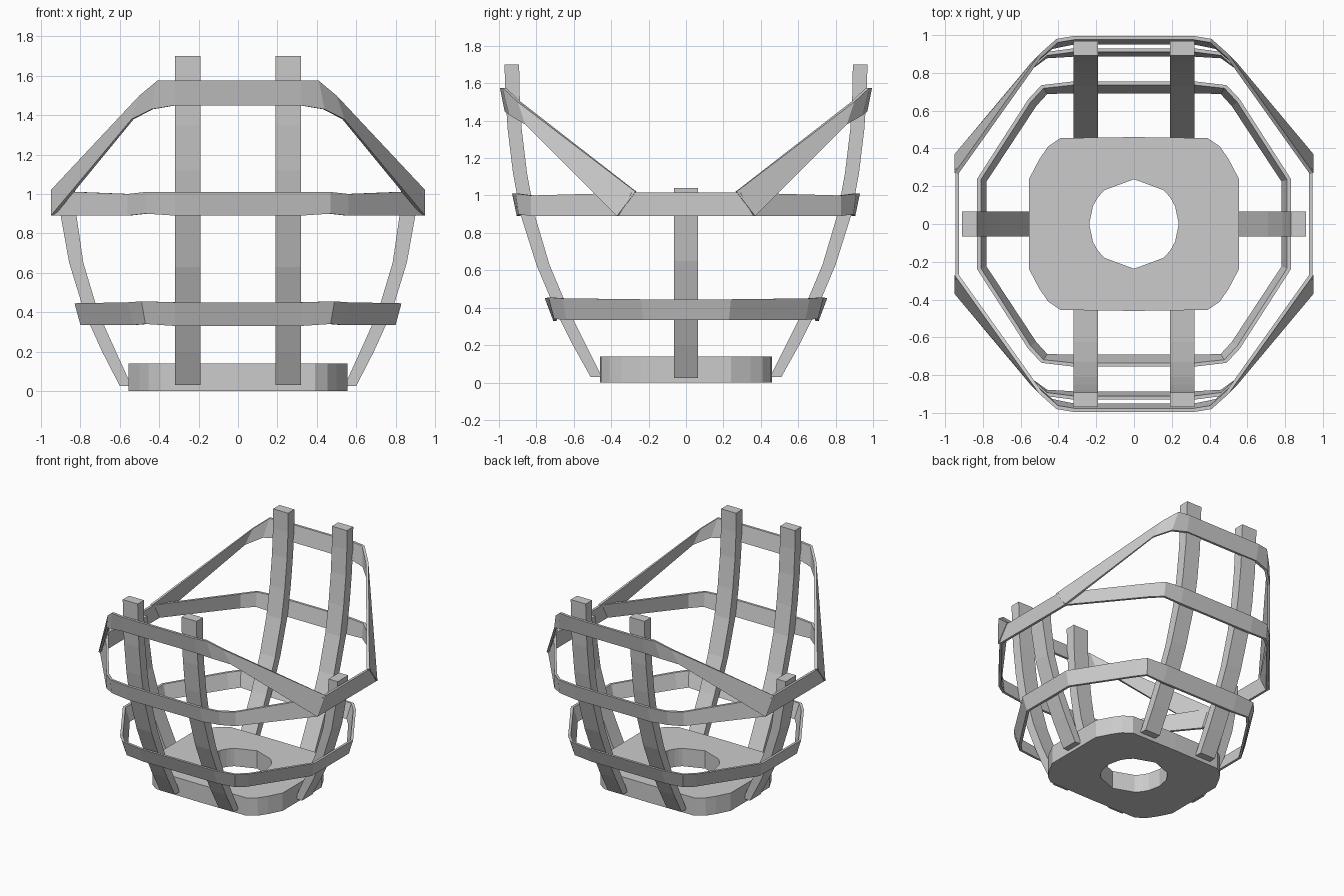
import bpy, bmesh, math

if "Cube" in bpy.data.objects:
    bpy.data.objects.remove(bpy.data.objects["Cube"])


def finish(name, bm):
    bmesh.ops.recalc_face_normals(bm, faces=bm.faces)
    me = bpy.data.meshes.new(name)
    bm.to_mesh(me)
    bm.free()
    ob = bpy.data.objects.new(name, me)
    bpy.context.collection.objects.link(ob)
    return ob


def loft(name, sections, closed=False):
    """Skin a chain of equal-sized cross-sections, capped unless closed."""
    bm = bmesh.new()
    rings = [[bm.verts.new(p) for p in s] for s in sections]
    n = len(rings[0])
    pairs = list(zip(rings, rings[1:])) + ([(rings[-1], rings[0])] if closed else [])
    for a, b in pairs:
        for i in range(n):
            j = (i + 1) % n
            bm.faces.new((a[i], a[j], b[j], b[i]))
    if not closed:
        bm.faces.new(rings[0])
        bm.faces.new(rings[-1][::-1])
    return finish(name, bm)


# Base plate: chamfered outline with a round hole, lofted around as a closed ring
quarter = [(0.555, 0.0), (0.555, 0.24), (0.50, 0.345), (0.455, 0.41), (0.39, 0.455), (0.0, 0.46)]
half = quarter + [(-x, y) for x, y in quarter[-2::-1]]
outline = half + [(-x, -y) for x, y in half[1:-1]]
R, H = 0.237, 0.14
sections = []
for x, y in outline:
    a = math.atan2(y, x)
    hx, hy = R * math.cos(a), R * math.sin(a)
    sections.append([(x, y, 0), (x, y, H), (hx, hy, H), (hx, hy, 0)])
loft("base_plate", sections, closed=True)

# Upright ribs: (height, inner distance, outer distance)
long_profile = [(0.03, 0.45, 0.51), (0.20, 0.535, 0.605), (0.38, 0.625, 0.695), (0.63, 0.73, 0.80),
                (0.90, 0.81, 0.885), (1.12, 0.85, 0.925), (1.35, 0.878, 0.953), (1.55, 0.89, 0.967),
                (1.70, 0.892, 0.97)]
side_profile = [(0.025, 0.54, 0.60), (0.20, 0.62, 0.69), (0.40, 0.71, 0.78), (0.65, 0.785, 0.857),
                (0.89, 0.82, 0.90), (1.04, 0.83, 0.91)]
W = 0.065
for s, end in ((-1, "front"), (1, "back")):
    for c, side in ((-0.255, "left"), (0.255, "right")):
        loft(f"{end}_{side}_rib", [[(c - W, s * i, z), (c + W, s * i, z), (c + W, s * o, z), (c - W, s * o, z)]
                                   for z, i, o in long_profile])
for s, side in ((-1, "left"), (1, "right")):
    loft(f"{side}_side_rib", [[(s * i, -W, z), (s * i, W, z), (s * o, W, z), (s * o, -W, z)]
                              for z, i, o in side_profile])


# Bands: each station is a (top point, bottom point) pair on the outer face
def band(name, stations, closed=False, t=0.02):
    def inner(p):
        k = 1 - t / math.hypot(p[0], p[1])
        return (p[0] * k, p[1] * k, p[2])
    return loft(name, [[a, b, inner(b), inner(a)] for a, b in stations], closed)


def flip(pair, sx, sy):
    return tuple((p[0] * sx, p[1] * sy, p[2]) for p in pair)


def full_ring(q):
    """Mirror a quarter, listed from the side round to the back, into a ring."""
    return (q + [flip(p, -1, 1) for p in q[::-1]]
            + [flip(p, -1, -1) for p in q] + [flip(p, 1, -1) for p in q[::-1]])


band("lower_hoop", full_ring([
    ((0.83, 0.24, 0.445), (0.80, 0.23, 0.335)),
    ((0.56, 0.66, 0.45), (0.53, 0.64, 0.335)),
    ((0.49, 0.735, 0.455), (0.47, 0.705, 0.34)),
    ((0.32, 0.755, 0.45), (0.32, 0.71, 0.33))]), closed=True)

band("middle_hoop", full_ring([
    ((0.945, 0.29, 1.015), (0.945, 0.36, 0.89)),
    ((0.56, 0.83, 1.00), (0.56, 0.83, 0.89)),
    ((0.47, 0.91, 1.01), (0.47, 0.895, 0.90)),
    ((0.32, 0.93, 1.01), (0.32, 0.905, 0.89))]), closed=True)

# Upper bands rise from the sides to cross the tall ribs at front and back
rise = [
    ((0.95, 0.27, 1.02), (0.95, 0.37, 0.89)),
    ((0.50, 0.90, 1.50), (0.54, 0.86, 1.38)),
    ((0.41, 0.98, 1.575), (0.44, 0.945, 1.43)),
    ((0.32, 0.995, 1.575), (0.32, 0.97, 1.45))]
for s, end in ((-1, "front"), (1, "back")):
    path = [flip(p, 1, s) for p in rise] + [flip(p, -1, s) for p in rise[::-1]]
    band(f"upper_{end}_band", path)
